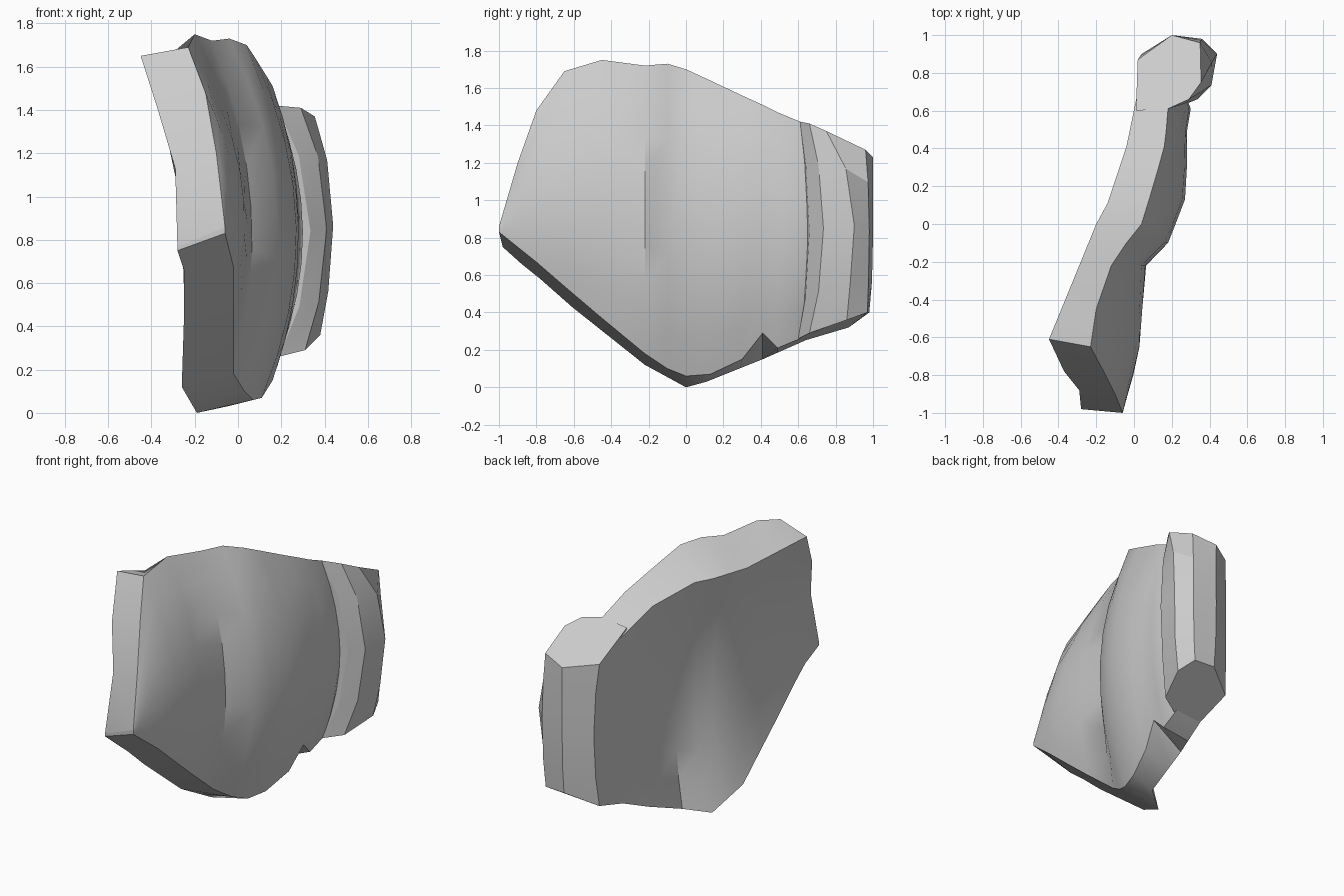
import bpy
import bmesh
import math

cube = bpy.data.objects.get("Cube")
if cube:
    bpy.data.objects.remove(cube, do_unlink=True)

# One stone colour for everything
stone = bpy.data.materials.new("grey stone")
stone.use_nodes = True
stone.diffuse_color = (0.6, 0.6, 0.6, 1)
stone.node_tree.nodes["Principled BSDF"].inputs["Base Color"].default_value = stone.diffuse_color


def make_object(name, rings, angle):
    """Skin a list of equal closed rings, cap both ends, smooth by angle."""
    bm = bmesh.new()
    loops = [[bm.verts.new(p) for p in ring] for ring in rings]
    for a, b in zip(loops, loops[1:]):
        count = len(a)
        for i in range(count):
            j = (i + 1) % count
            bm.faces.new((a[i], a[j], b[j], b[i]))
    bm.faces.new(loops[0])
    bm.faces.new(loops[-1])
    bmesh.ops.recalc_face_normals(bm, faces=bm.faces)
    mesh = bpy.data.meshes.new(name)
    bm.to_mesh(mesh)
    bm.free()
    mesh.materials.append(stone)
    obj = bpy.data.objects.new(name, mesh)
    bpy.context.collection.objects.link(obj)
    bpy.ops.object.select_all(action="DESELECT")
    obj.select_set(True)
    bpy.context.view_layer.objects.active = obj
    bpy.ops.object.shade_smooth_by_angle(angle=math.radians(angle))
    return obj


def mix(a, b, t):
    return tuple(p + (q - p) * t for p, q in zip(a, b))


def sample(keys, station):
    """Linear lookup of a keyed row by its first value."""
    for a, b in zip(keys, keys[1:]):
        if station <= b[0]:
            return mix(a, b, (station - a[0]) / (b[0] - a[0]))
    return keys[-1]


def bow(low, middle, high, t):
    """Quadratic through three values at t = 0, half and one."""
    return low * (1 - t) * (1 - 2 * t) + 4 * middle * t * (1 - t) + high * t * (2 * t - 1)


# Slab, left face: y, bottom z, top z, then x at bottom, middle and top
left_face = [
    (-1, .83, .86, -.06, -.06, -.06),
    (-.9, .75, 1.2, -.04, -.04, -.1),
    (-.8, .67, 1.48, -.02, -.02, -.15),
    (-.65, .54, 1.69, -.02, .01, -.23),
    (-.45, .37, 1.75, -.02, .03, -.2),
    (-.22, .18, 1.72, -.02, .06, -.12),
    (-.1, .1, 1.73, .03, .18, -.04),
    (0, .06, 1.7, .07, .22, .04),
    (.13, .07, 1.64, .11, .27, .08),
    (.3, .15, 1.56, .16, .28, .13),
    (.41, .29, 1.51, .19, .28, .16),
    (.49, .21, 1.47, .18, .28, .17),
    (.61, .26, 1.42, .19, .3, .18),
    (.75, .34, 1.34, .15, .25, .15),
]
# Slab, right face: matching left y, own y, then as above
right_face = [
    (-1, -.98, .75, .77, -.28, -.28, -.28),
    (-.9, -.88, .66, 1.13, -.25, -.27, -.29),
    (-.8, -.78, .58, 1.4, -.25, -.26, -.37),
    (-.65, -.61, .43, 1.65, -.25, -.25, -.45),
    (-.22, -.22, .12, 1.55, -.26, -.19, -.29),
    (0, 0, 0, 1.54, -.19, -.06, -.2),
    (.13, .11, .03, 1.54, -.05, -.01, -.14),
    (.41, .41, .15, 1.47, -.02, .02, -.04),
    (.75, .75, .3, 1.3, .03, .04, .03),
]
STEPS = 8
slab_rings = []
for row in left_face:
    right_row = sample(right_face, row[0])[1:]
    ring = []
    for (y, low, high, *xs), order in ((row, range(STEPS + 1)), (right_row, range(STEPS, -1, -1))):
        ring += [(bow(*xs, i / STEPS), y, low + (high - low) * i / STEPS) for i in order]
    slab_rings.append(ring)
make_object("curved_slab", slab_rings, 35)

# Thick rim: bottom and top outlines with a wider waist between them
bottom = [(.01, .6, .24), (.19, .6, .26), (.31, .66, .29), (.38, .86, .36),
          (.34, .97, .4), (.2, .98, .4), (.02, .87, .32)]
top = [(.01, .6, 1.39), (.18, .61, 1.42), (.29, .66, 1.41), (.355, .75, 1.37),
       (.35, .96, 1.27), (.2, 1, 1.23), (.02, .87, 1.25)]
waist = [(.03, .6), (.335, .66), (.41, .735), (.44, .9), (.36, .98), (.2, 1), (.04, .9)]
rim_rings = []
for t, swell in ((0, 0), (.2, .65), (.5, 1), (.8, .65), (1, 0)):
    ring = []
    for low, high, wide in zip(bottom, top, waist):
        x, y, z = mix(low, high, t)
        ring.append((*mix((x, y), wide, swell), z))
    rim_rings.append(ring)
make_object("thick_rim", rim_rings, 20)
